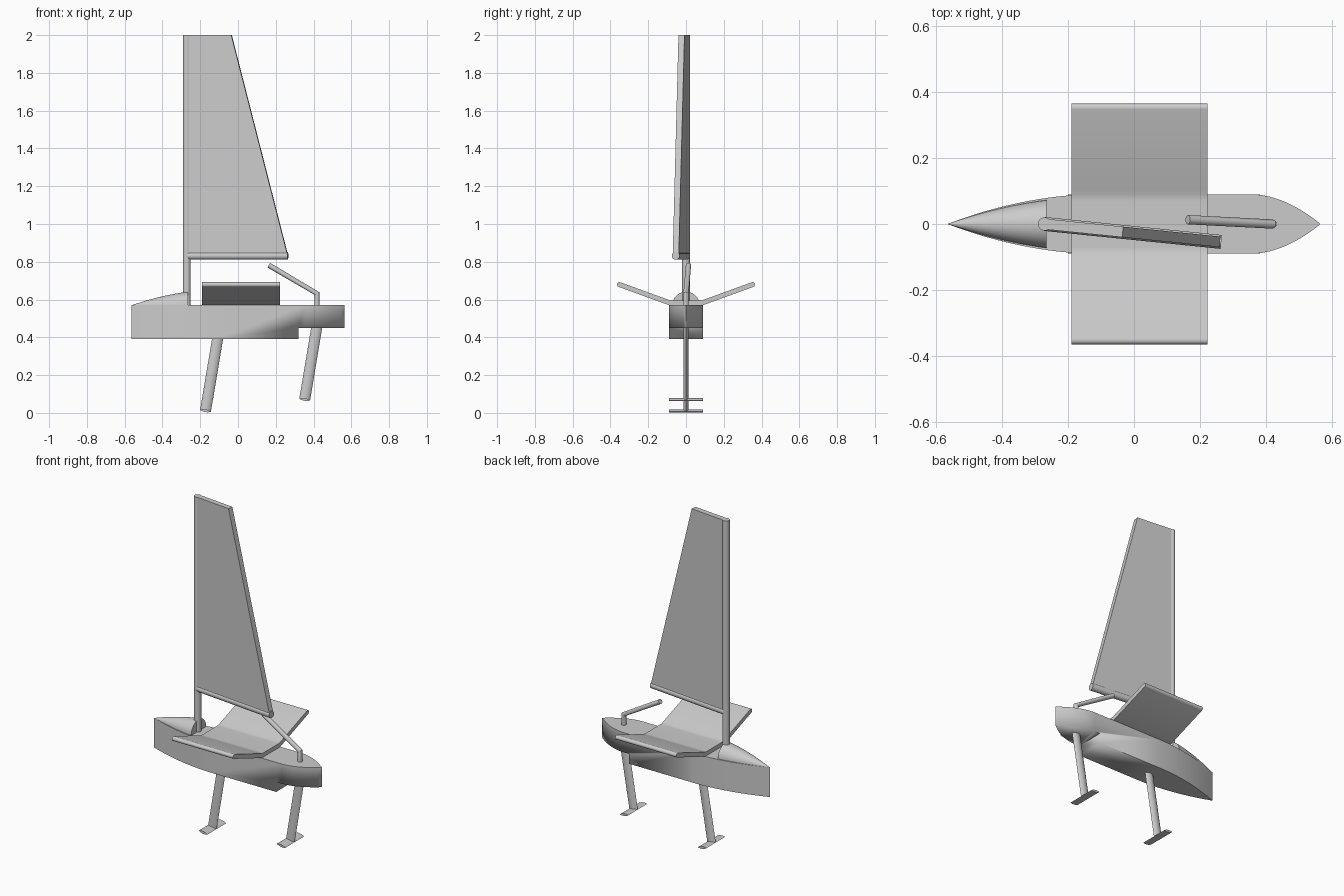
import bpy, bmesh, math
from mathutils import Vector, Matrix

if "Cube" in bpy.data.objects:
    bpy.data.objects.remove(bpy.data.objects["Cube"])


def loft(name, rings, angle=35):
    """Bridge equal-length closed rings and cap both ends."""
    bm = bmesh.new()
    vs = [[bm.verts.new(p) for p in ring] for ring in rings]
    n = len(vs[0])
    for a, b in zip(vs, vs[1:]):
        for i in range(n):
            j = (i + 1) % n
            bm.faces.new((a[i], a[j], b[j], b[i]))
    bm.faces.new(vs[0])
    bm.faces.new(vs[-1])
    bmesh.ops.recalc_face_normals(bm, faces=bm.faces)
    me = bpy.data.meshes.new(name)
    bm.to_mesh(me)
    bm.free()
    ob = bpy.data.objects.new(name, me)
    bpy.context.collection.objects.link(ob)
    bpy.ops.object.select_all(action='DESELECT')
    bpy.context.view_layer.objects.active = ob
    ob.select_set(True)
    bpy.ops.object.shade_smooth_by_angle(angle=math.radians(angle))
    return ob


def circle(r, n=24):
    return [(r * math.cos(2 * math.pi * i / n), r * math.sin(2 * math.pi * i / n)) for i in range(n)]


def tube(name, path, r):
    """Round bar along a path, mitred at the bends."""
    pts = [Vector(p) for p in path]
    rings = []
    for i, p in enumerate(pts):
        d0 = (p - pts[i - 1]).normalized() if i else (pts[1] - p).normalized()
        d1 = (pts[i + 1] - p).normalized() if i < len(pts) - 1 else d0
        d = (d0 + d1).normalized()
        u = Vector((0, 1, 0))
        u = (u - d * u.dot(d)).normalized() if abs(d.y) < 0.9 else d.orthogonal().normalized()
        w = d.cross(u)
        rings.append([p + u * a + w * b for a, b in circle(r)])
    return loft(name, rings)


def half_width(x):
    t = max(0.0, min(1.0, (x + 0.565) / 0.45, (0.565 - x) / 0.21))
    return 0.09 * (1 - (1 - t) ** 1.9)


# Hull: pointed plan outline, raised underside at the stern
xs = [-0.565 + 0.45 * i / 16 for i in range(17)] + [0.355 + 0.21 * i / 12 for i in range(13)]
outline = [(x, half_width(x)) for x in xs] + [(x, -half_width(x)) for x in xs[-2:0:-1]]
hull = loft("hull", [[(x, y, z) for x, y in outline] for z in (0.39, 0.57)])
box = [(0.32, -0.2), (0.7, -0.2), (0.7, 0.2), (0.32, 0.2)]
cutter = loft("stern_cutter", [[(x, y, z) for x, y in box] for z in (0.3, 0.45)])
cutter.hide_render = True
mod = hull.modifiers.new("stern_step", 'BOOLEAN')
mod.operation, mod.object, mod.solver = 'DIFFERENCE', cutter, 'EXACT'
bpy.context.view_layer.objects.active = hull
bpy.ops.object.modifier_apply(modifier=mod.name)
bpy.data.objects.remove(cutter)

# Domed foredeck, half-round in section
rings = []
for i in range(13):
    x = -0.563 + 0.298 * i / 12
    w = half_width(x) * 0.92
    rings.append([(x, w * math.cos(math.pi * k / 20), 0.569 + w * math.sin(math.pi * k / 20))
                  for k in range(21)])
loft("foredeck", rings)

# Mast
MX = -0.271
tube("mast", [(MX, 0, 0.56), (MX, 0, 2.0)], 0.02)

# Boom and sail, swung about the mast
swing = Matrix.Translation((MX, 0, 0)) @ Matrix.Rotation(math.radians(-5.8), 4, 'Z')
tube("boom", [swing @ Vector((0, 0, 0.832)), swing @ Vector((0.538, 0, 0.832))], 0.021)
loft("sail", [[swing @ Vector((s, t, z)) for s, t in
               ((0, -0.016), (end, -0.016), (end, 0.016), (0, 0.016))]
              for z, end in ((0.84, 0.536), (2.0, 0.238))])

# Wing seats: one bent plate with rounded outer edges
side = [(0.07, 0.582), (0.082, 0.5825), (0.095, 0.586), (0.108, 0.5905), (0.352, 0.679)]
mid = [Vector((-y, z)) for y, z in reversed(side)] + [Vector(p) for p in side]
H = 0.013
top, bottom = [], []
for i, p in enumerate(mid):
    d = (mid[min(i + 1, len(mid) - 1)] - mid[max(i - 1, 0)]).normalized()
    nrm = Vector((-d.y, d.x)) * H
    top.append(p + nrm)
    bottom.append(p - nrm)


def cap(centre, start):
    v = start - centre
    return [centre + Matrix.Rotation(-math.pi * k / 8, 2) @ v for k in range(1, 8)]


section = top + cap(mid[-1], top[-1]) + bottom[::-1] + cap(mid[0], bottom[0])
loft("wing_seats", [[(x, p.x, p.y) for p in section] for x in (-0.19, 0.222)])

# Struts with horizontal foils, raked forward
RAKE = math.radians(9.5)


def lens(chord, thick, n=10):
    up = [(chord * (i / n - 0.5), thick / 2 * math.sin(math.pi * i / n) ** 0.7 if 0 < i < n else 0)
          for i in range(n + 1)]
    return up + [(a, -b) for a, b in up[-2:0:-1]]


def strut_and_foil(label, x, z, length):
    m = Matrix.Translation((x, 0, z)) @ Matrix.Rotation(RAKE, 4, 'Y')
    loft(label + "_strut", [[m @ Vector((a, b, h)) for a, b in lens(0.058, 0.027)]
                            for h in (0, length)])
    loft(label + "_foil", [[m @ Vector((a, y, b)) for a, b in lens(0.058, 0.014)]
                           for y in (-0.09, 0.09)])


strut_and_foil("keel", -0.172, 0.011, 0.42)
strut_and_foil("rudder", 0.353, 0.071, 0.40)

# Tiller: short post with an angled handle
tube("tiller", [(0.418, 0, 0.56), (0.418, 0, 0.632), (0.163, 0.013, 0.782)], 0.014)
